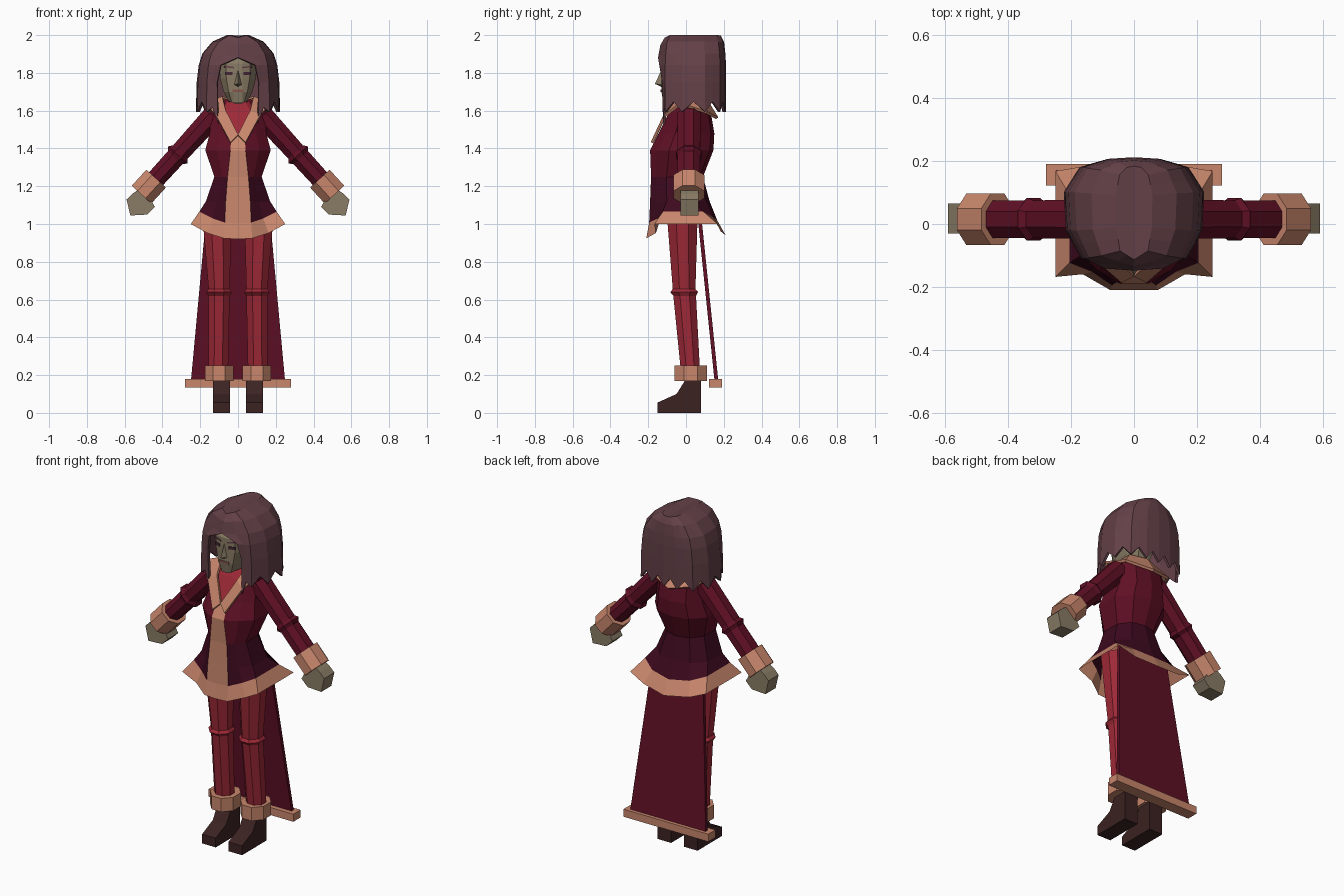
import bpy, bmesh, math
from mathutils import Vector as V

cube = bpy.data.objects.get("Cube")
if cube:
    bpy.data.objects.remove(cube)


def material(name, rgb):
    m = bpy.data.materials.new(name)
    m.use_nodes = True
    m.diffuse_color = (*rgb, 1)
    m.node_tree.nodes["Principled BSDF"].inputs["Base Color"].default_value = (*rgb, 1)
    return m


wine = material("wine cloth", (0.115, 0.005, 0.018))
dark = material("dark wine cloth", (0.047, 0.003, 0.013))
fur = material("tan trim", (0.58, 0.24, 0.15))
red = material("red cloth", (0.34, 0.022, 0.038))
skin = material("olive skin", (0.25, 0.2, 0.13))
hair = material("plum hair", (0.125, 0.052, 0.063))
leather = material("dark leather", (0.045, 0.016, 0.016))
ink = material("eye plum", (0.06, 0.02, 0.035))
lips = material("lips", (0.24, 0.09, 0.07))


def finish(name, bm, mats, thick=0):
    """Turn a +x half into a mirrored object."""
    bmesh.ops.recalc_face_normals(bm, faces=bm.faces)
    me = bpy.data.meshes.new(name)
    bm.to_mesh(me)
    bm.free()
    for m in mats:
        me.materials.append(m)
    ob = bpy.data.objects.new(name, me)
    bpy.context.collection.objects.link(ob)
    mir = ob.modifiers.new("mirror", 'MIRROR')
    mir.use_clip = True
    if thick:
        sol = ob.modifiers.new("thickness", 'SOLIDIFY')
        sol.thickness, sol.offset = thick, 0
    return ob


def loft(name, rows, mats, rule=lambda i, j: 0, cap=False, closed=False, thick=0):
    """Skin between rows of points."""
    bm = bmesh.new()
    grid = [[bm.verts.new(p) for p in r] for r in rows]
    n = len(grid[0])
    for i in range(len(grid) - 1):
        for j in range(n if closed else n - 1):
            k = (j + 1) % n
            f = bm.faces.new((grid[i][j], grid[i][k], grid[i + 1][k], grid[i + 1][j]))
            f.material_index = rule(i, j)
    if cap:
        bm.faces.new(grid[-1])
        if closed:
            bm.faces.new(grid[0])
    return finish(name, bm, mats, thick)


def section(z, w, yf, yb, t, k, dip=0, f=0.12):
    """Half body outline from front centre to back centre."""
    d = yb - yf
    pts = [(0, yf), (t, yf), (.65 * w, yf + f * d), (w, yf + k * d),
           (w, yb - k * d), (.6 * w, yb - f * d * .5), (0, yb)]
    drop = (1, .95, .6, 0, 0, .5, .75)
    return [(x, y, z - dip * q) for (x, y), q in zip(pts, drop)]


def limb(name, rings, axis, mat):
    """Eight-sided tube; each ring is centre, radius along y, other radius."""
    axis, u = V(axis).normalized(), V((0, 1, 0))
    v, s = axis.cross(u), 1 / math.cos(math.pi / 8)
    rows = []
    for c, ry, rx in rings:
        ang = [math.pi * (a + .5) / 4 for a in range(8)]
        rows.append([V(c) + s * (u * ry * math.cos(a) + v * rx * math.sin(a)) for a in ang])
    return loft(name, rows, [mat], cap=True, closed=True)


def hull(name, pts, mat):
    bm = bmesh.new()
    for p in pts:
        bm.verts.new(p)
    bmesh.ops.convex_hull(bm, input=bm.verts)
    return finish(name, bm, [mat])


# coat with fur hem, front band and shirt opening
def coat_rule(i, j):
    if i == 0:
        return 2
    if i >= 5:
        return 3 if j < i - 4 else 0
    return 2 if j == 0 else (1 if i < 3 else 0)


loft("coat", [section(1.0, .25, -.21, .21, .075, .1, .08),
              section(1.065, .205, -.195, .165, .07, .2, .06),
              section(1.12, .17, -.19, .125, .065, .28),
              section(1.25, .125, -.185, .09, .055, .3),
              section(1.39, .173, -.19, .145, .04, .3),
              section(1.48, .15, -.145, .15, .035, .3),
              section(1.6, .145, -.085, .13, .065, .3),
              section(1.66, .07, -.04, .09, .03, .3)],
     [wine, dark, fur, red], coat_rule)

# collar
inner = [(0, -.16, 1.47), (.065, -.1, 1.6), (.08, -.03, 1.67), (.08, .06, 1.67), (0, .11, 1.65)]
outer = [(.04, -.18, 1.43), (.115, -.115, 1.57), (.17, -.03, 1.635), (.15, .11, 1.59), (0, .165, 1.56)]
loft("collar", [inner, outer], [fur], thick=.015)

# sleeves, fur cuffs and hands
shoulder, run = V((.13, .015, 1.573)), V((.674, 0, -.739))
sleeve = [(0, .062, .058), (.26, .06, .052), (.28, .068, .068), (.3, .06, .052), (.46, .06, .05)]
limb("sleeves", [(shoulder + run * t, a, b) for t, a, b in sleeve], run, wine)
limb("sleeve_cuffs", [(shoulder + run * t, .082, .07) for t in (.45, .565)], run, fur)
palm = [(.5, 1.2), (.56, 1.16), (.59, 1.13), (.57, 1.045), (.48, 1.05), (.44, 1.09)]
hull("hands", [(x, y, z) for x, z in palm for y in (-.03, .065)], skin)

# trousers with knee seam, ankle cuffs
limb("trousers", [((.105, .025, .2), .05, .052), ((.1, -.007, .62), .06, .056),
                  ((.1, -.01, .64), .074, .067), ((.1, -.01, .655), .06, .056),
                  ((.112, -.02, 1.06), .082, .078)], (0, 0, 1), red)
limb("ankle_cuffs", [((.1, .025, z), .086, .076) for z in (.17, .25)], (0, 0, 1), fur)

# boots
boot = [(-.15, 0), (.08, 0), (.08, .18), (0, .18), (-.05, .1), (-.15, .055)]
loft("boots", [[(x, y, z) for y, z in boot] for x in (.042, .132)], [leather], cap=True, closed=True)

# long back panel with fur bar
hull("back_panel", [(x, y + o, z) for x, y, z in ((0, .065, 1.08), (.165, .065, 1.08),
     (0, .16, .16), (.25, .16, .16)) for o in (-.008, .012)], wine)
hull("back_panel_trim", [(x, y, z) for x in (0, .28) for y in (.122, .19) for z in (.135, .18)], fur)

# head and neck
loft("head", [section(1.58, .055, -.04, .06, .02, .3),
              section(1.645, .05, -.06, .07, .02, .3),
              section(1.65, .05, -.12, .08, .022, .3, .01, .05),
              section(1.7, .076, -.13, .1, .025, .3, 0, .05),
              section(1.77, .095, -.13, .12, .025, .25, 0, .05),
              section(1.85, .1, -.13, .12, .025, .25, 0, .05),
              section(1.93, .08, -.08, .1, .025, .25)], [skin], cap=True)
hull("nose", [(0, -.165, 1.742), (0, -.13, 1.815), (.02, -.128, 1.738),
              (0, -.128, 1.725), (0, -.12, 1.74)], skin)


# thin painted features following the face
def plate(name, x0, x1, z0, z1, mat, tilt=0):
    hull(name, [(x, -.13 + max(0, x - .025) * .33 + o, z + tilt * (x > x0))
                for x in (x0, x1) for z in (z0, z1) for o in (-.004, .002)], mat)


plate("eyes", .028, .066, 1.79, 1.806, ink)
plate("brows", .022, .075, 1.824, 1.832, hair, .006)
plate("mouth", 0, .03, 1.7, 1.712, lips)


# parted hair: curtain around the head, jagged at the bottom
def hair_row(z, sx, sy, fx, fy, fz=0, jag=0):
    base = [(.16, -.105), (.205, -.02), (.212, .1), (.165, .175), (.08, .2), (0, .205)]
    pts = [V((fx, (fy - .04) * sy + .04, z + fz))]
    pts += [V((x * sx, (y - .04) * sy + .04, z)) for x, y in base]
    row = []
    for a, b in zip(pts, pts[1:]):
        row += [a, (a + b) / 2]
    row.append(pts[-1])
    for n, p in enumerate(row):
        p.z += jag * (1 if n % 2 else -1)
    return row


loft("hair", [hair_row(1.62, 1.02, 1, .105, -.115, -.06, .027),
              hair_row(1.75, 1, 1, .108, -.12),
              hair_row(1.84, .95, 1, .09, -.135),
              hair_row(1.9, .86, .98, 0, -.145, -.02),
              hair_row(1.96, .62, .94, 0, -.14, -.015),
              hair_row(1.993, .27, .85, 0, -.135, -.012)], [hair], cap=True, thick=.014)
